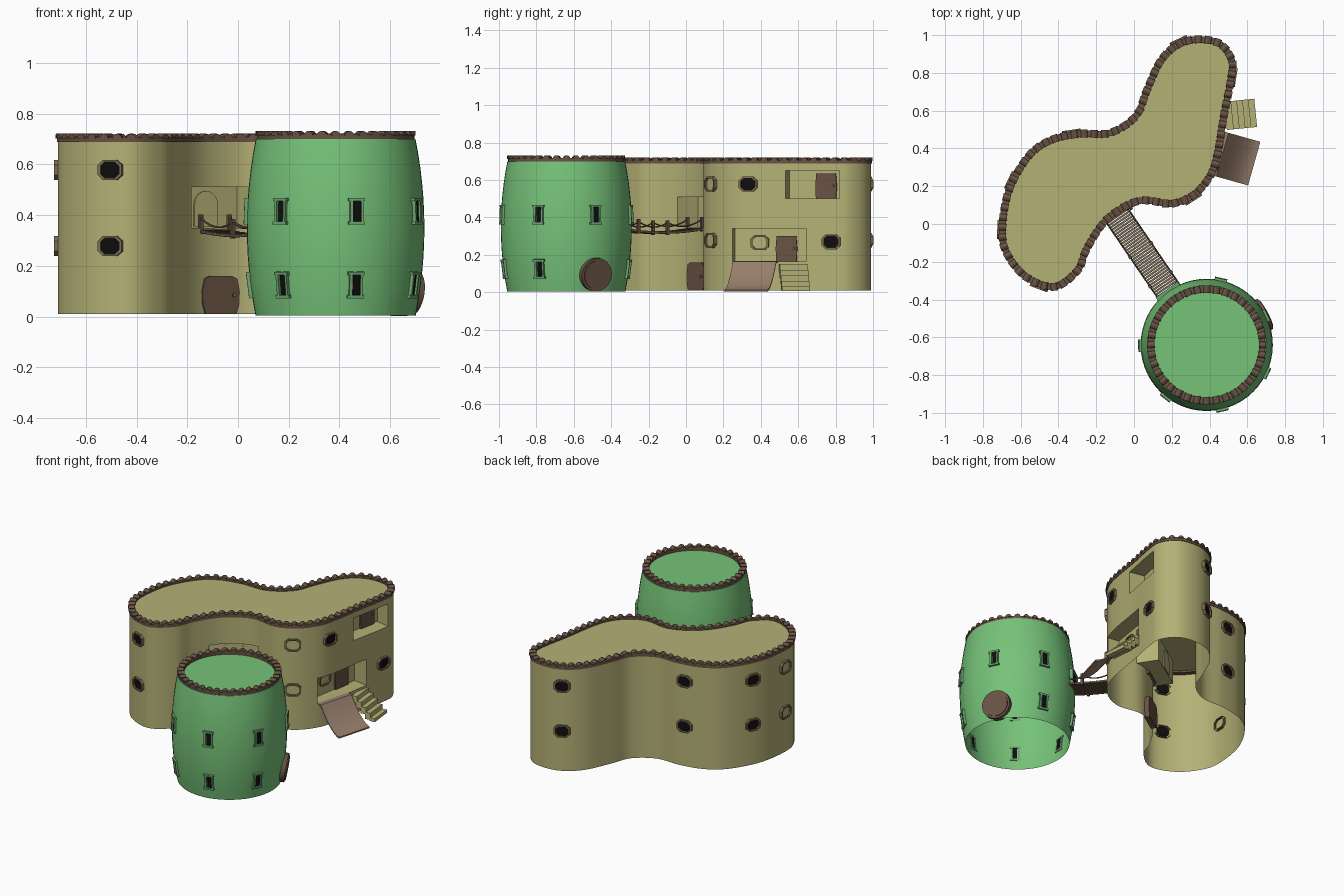
import bpy, bmesh, math
from mathutils import Matrix, Vector

if "Cube" in bpy.data.objects:
    bpy.data.objects.remove(bpy.data.objects["Cube"], do_unlink=True)
bpy.ops.object.select_all(action='DESELECT')


def material(name, r, g, b):
    m = bpy.data.materials.new(name)
    m.use_nodes = True
    m.diffuse_color = (r, g, b, 1)
    m.node_tree.nodes["Principled BSDF"].inputs["Base Color"].default_value = (r, g, b, 1)
    return m


OLIVE = material("olive plaster", .46, .44, .18)
GREEN = material("leaf green", .18, .54, .19)
BROWN = material("dark wood", .14, .085, .058)
TAN = material("slide tan", .31, .21, .15)
FRAME = material("window frame brown", .21, .155, .09)
SAGE = material("sage frame", .16, .38, .17)
BLACK = material("black glass", .004, .004, .004)
parts = []


def finish(name, bm, mat):
    bmesh.ops.recalc_face_normals(bm, faces=bm.faces)
    mesh = bpy.data.meshes.new(name)
    bm.to_mesh(mesh)
    bm.free()
    mesh.materials.append(mat)
    ob = bpy.data.objects.new(name, mesh)
    bpy.context.collection.objects.link(ob)
    parts.append(ob)
    return ob


def frame(x, y, z, n):
    """Local x runs sideways, local -y points outwards along n, local z is up."""
    n = Vector((n[0], n[1])).normalized()
    return Matrix(((-n.y, -n.x, 0, x), (n.x, -n.y, 0, y), (0, 0, 1, z), (0, 0, 0, 1)))


def prism(bm, pts, out, back, M):
    """Extrude an x-z outline from depth back to depth out."""
    a = [bm.verts.new(M @ Vector((x, -out, z))) for x, z in pts]
    b = [bm.verts.new(M @ Vector((x, -back, z))) for x, z in pts]
    bm.faces.new(a)
    bm.faces.new(b[::-1])
    for i in range(len(pts)):
        j = (i + 1) % len(pts)
        bm.faces.new((a[i], b[i], b[j], a[j]))


def ring(bm, pts, k, out, back, M):
    """Hollow frame whose hole is the outline scaled by k."""
    loops = [[bm.verts.new(M @ Vector((x * s, -d, z * s))) for x, z in pts]
             for s, d in ((1, back), (1, out), (k, out), (k, back))]
    for a, b in zip(loops, loops[1:]):
        for i in range(len(pts)):
            j = (i + 1) % len(pts)
            bm.faces.new((a[i], a[j], b[j], b[i]))


def rect(x0, x1, z0, z1):
    return [(x0, z0), (x1, z0), (x1, z1), (x0, z1)]


def arc(r, a0, a1, n, cz=0):
    return [(r * math.cos(math.radians(a0 + (a1 - a0) * i / n)),
             cz + r * math.sin(math.radians(a0 + (a1 - a0) * i / n))) for i in range(n + 1)]


def plate(name, pts, out, back, M, mat):
    bm = bmesh.new()
    prism(bm, pts, out, back, M)
    return finish(name, bm, mat)


# Curved house outline, clockwise, smoothed with a spline
knots = [Vector(p) for p in (
    (.34, .99), (.46, .965), (.53, .87), (.525, .76), (.49, .58), (.455, .37), (.415, .25),
    (.325, .145), (.2, .095), (.03, .11), (-.13, .02), (-.235, -.13), (-.29, -.255),
    (-.42, -.345), (-.58, -.29), (-.685, -.16), (-.71, -.03), (-.675, .18), (-.57, .365),
    (-.447, .455), (-.29, .49), (-.13, .495), (0, .58), (.055, .71), (.13, .87), (.225, .96))]
outline = []
for i in range(len(knots)):
    a, b, c, d = (knots[(i + k) % len(knots)] for k in (-1, 0, 1, 2))
    for s in range(8):
        t = s / 8
        outline.append(.5 * (2 * b + (c - a) * t + (2 * a - 5 * b + 4 * c - d) * t * t
                             + (3 * b - a - 3 * c + d) * t ** 3))


def normal(loop, i):
    t = loop[(i + 1) % len(loop)] - loop[i - 1]
    return Vector((-t.y, t.x)).normalized()


def on_wall(x, y, z):
    i = min(range(len(outline)), key=lambda k: (outline[k] - Vector((x, y))).length)
    return frame(*outline[i], z, normal(outline, i))


# House body with recessed balconies, open underneath
bm = bmesh.new()
lower = [bm.verts.new((p.x, p.y, .01)) for p in outline]
upper = [bm.verts.new((p.x, p.y, .7)) for p in outline]
bm.faces.new(lower)
bm.faces.new(upper)
for i in range(len(lower)):
    bm.faces.new((lower[i - 1], lower[i], upper[i], upper[i - 1]))
house = finish("house_body", bm, OLIVE)

DEPTH = .1
alcoves = {"bridge": (on_wall(-.075, .045, .35), .15, .16),
           "lower": (on_wall(.465, .44, .165), .2, .175),
           "upper": (on_wall(.505, .665, .5), .147, .15)}
for name, (M, half, high) in alcoves.items():
    cutter = plate(name + "_alcove_cutter", rect(-half, half, 0, high), .12, -DEPTH, M, OLIVE)
    parts.remove(cutter)
    cutter.hide_render = True
    cutter.hide_viewport = True
    mod = house.modifiers.new(name, 'BOOLEAN')
    mod.operation, mod.solver, mod.object = 'DIFFERENCE', 'EXACT', cutter
cut = bmesh.new()
cut.from_object(house, bpy.context.evaluated_depsgraph_get())
house.modifiers.clear()
bmesh.ops.delete(cut, geom=[f for f in cut.faces if all(v.co.z < .02 for v in f.verts)],
                 context='FACES')
cut.to_mesh(house.data)
cut.free()

# Barrel tower, open underneath
TX, TY, SEG = .385, -.64, 56


def radius(z):
    return .315 + .035 * (1 - ((z - .35) / .35) ** 2)


def circle(r):
    return [Vector((TX + r * math.sin(k * math.tau / SEG), TY + r * math.cos(k * math.tau / SEG)))
            for k in range(SEG)]


bm = bmesh.new()
loops = [[bm.verts.new((*p, z)) for p in circle(radius(z))]
         for z in [.005 + .695 * k / 12 for k in range(13)]]
for a, b in zip(loops, loops[1:]):
    for i in range(SEG):
        bm.faces.new((a[i - 1], a[i], b[i], b[i - 1]))
bm.faces.new(loops[-1])
finish("tower_body", bm, GREEN)


# Tiled roof rims: a flat band topped with arched tiles
def rim(name, loop, z, width, count):
    bm = bmesh.new()
    n = len(loop)
    rows = [[bm.verts.new((*(loop[i] + normal(loop, i) * o), h)) for i in range(n)]
            for o, h in ((.004, z - .012), (.004, z + .008), (-width, z + .008), (-width, z - .012))]
    for k in range(4):
        a, b = rows[k], rows[(k + 1) % 4]
        for i in range(n):
            bm.faces.new((a[i - 1], a[i], b[i], b[i - 1]))
    total = sum((loop[i] - loop[i - 1]).length for i in range(n))
    travelled, placed = 0, 0
    for i in range(n):
        step = (loop[(i + 1) % n] - loop[i]).length
        while placed < count and placed * total / count < travelled + step:
            p = loop[i].lerp(loop[(i + 1) % n], (placed * total / count - travelled) / step)
            prism(bm, arc(.019, 0, 180, 6), .008, -width - .003, frame(*p, z + .002, normal(loop, i)))
            placed += 1
        travelled += step
    finish(name, bm, BROWN)


rim("house_rim", outline, .7, .03, 76)
rim("tower_rim", circle(.307), .711, .028, 36)

# Octagonal house windows
octagon = [(-.05, -.02), (-.028, -.04), (.028, -.04), (.05, -.02),
           (.05, .02), (.028, .04), (-.028, .04), (-.05, .02)]


def house_window(name, M, pane):
    bm = bmesh.new()
    ring(bm, octagon, .78, .014, -.012, M)
    finish(name + "_frame", bm, FRAME)
    plate(name + "_pane", [(x * .79, z * .79) for x, z in octagon], .004, -.004, M, pane)


spots = [(-.5, -.33, BLACK), (-.67, .25, BLACK), (-.34, .5, BLACK), (.23, .97, BLACK),
         (-.715, -.03, OLIVE), (.31, .13, OLIVE)]
for k, (x, y, pane) in enumerate(spots):
    for level, z in (("lower", .278), ("upper", .578)):
        house_window(f"{level}_window_{k}", on_wall(x, y, z), pane)
house_window("side_window_upper", on_wall(.45, .34, .578), BLACK)
house_window("side_window_lower", on_wall(.53, .77, .27), BLACK)


# Doors on the balcony back walls and at ground level
def back_wall(key, x, z):
    return alcoves[key][0] @ Matrix.Translation((x, DEPTH, z))


house_window("balcony_window", back_wall("lower", -.065, .1), OLIVE)
for key, x in (("lower", .08), ("upper", .055)):
    M = back_wall(key, x, 0)
    plate(key + "_balcony_door", [(-.055, 0), (.055, 0), (.058, .07), (.053, .135),
                                  (-.053, .135), (-.058, .07)], .012, -.005, M, BROWN)
    plate(key + "_door_knob", arc(.007, 0, 360, 8, .07)[:-1], .02, .01,
          M @ Matrix.Translation((.04, 0, 0)), FRAME)
plate("bridge_arch_door", [(-.055, 0)] + [(.055, 0)] + arc(.055, 0, 180, 10, .085),
      .008, -.005, back_wall("bridge", 0, .005), OLIVE)
M = on_wall(-.075, .045, .01)
plate("ground_door", [(-.072, 0), (.072, 0), (.086, .04), (.088, .09), (.075, .14), (.05, .15),
                      (-.05, .15), (-.075, .14), (-.088, .09), (-.086, .04)], .015, -.02, M, BROWN)
plate("ground_door_knob", arc(.008, 0, 360, 8, .075)[:-1], .024, .01,
      M @ Matrix.Translation((.06, 0, 0)), FRAME)


# Tower windows, round hatch and bridge opening
def on_tower(deg, z):
    a, r = math.radians(deg), radius(z)
    n = (math.cos(a), math.sin(a))
    tilt = math.atan(.07 * (.35 - z) / .35 ** 2)
    return frame(TX + r * n[0], TY + r * n[1], z, n) @ Matrix.Rotation(tilt, 4, 'X')


for k in range(7):
    deg = -128 + k * 360 / 7
    for level, z in (("lower", .125), ("upper", .415)):
        if (k, level) in ((3, "lower"), (5, "upper")):
            continue
        M = on_tower(deg, z)
        bm = bmesh.new()
        for box in (rect(-.026, -.014, -.05, .05), rect(.018, .028, -.05, .05),
                    rect(-.033, .033, .04, .052), rect(-.033, .033, -.052, -.04)):
            prism(bm, box, .012, -.006, M)
        finish(f"tower_{level}_frame_{k}", bm, SAGE)
        plate(f"tower_{level}_pane_{k}", rect(-.01, .019, -.041, .041), .004, -.004, M, BLACK)
M = on_tower(28, .095)
plate("round_hatch", arc(.09, 0, 360, 28)[:-1], .018, -.03, M, BROWN)
plate("round_hatch_face", arc(.077, 0, 360, 28)[:-1], .024, .01, M, BROWN)
M = on_tower(126, .4)
plate("bridge_opening", rect(-.055, .055, -.06, .05), .006, -.01, M, BLACK)
bm = bmesh.new()
for box in (rect(-.065, -.053, -.06, .05), rect(.053, .065, -.06, .05), rect(-.072, .072, .045, .058)):
    prism(bm, box, .014, -.015, M)
finish("bridge_opening_frame", bm, SAGE)

# Slide and stairs below the lower balcony
M = frame(.468, .367, 0, (-.27, -.96))
curve = [(-.03, .166)] + [(.175 * s / 10, .012 + .153 * (1 - s / 10) ** 1.7) for s in range(11)]
plate("slide", curve + [(x, z - .009) for x, z in curve[::-1]], .12, -.12, M, TAN)
bm = bmesh.new()
M = frame(.49, .573, 0, (.1, -.99))
for k in range(5):
    top = .15 - k * .03
    prism(bm, rect(k * .031 - .006, (k + 1) * .031, max(.008, top - .045), top), .075, -.075, M)
finish("stairs", bm, OLIVE)

# Sagging plank bridge with posts and ropes
start, end = Vector((-.1, .06)), Vector((.2, -.38))
across = Vector((.826, .563))


def deck(t, side=0, up=0):
    p = start.lerp(end, t) + across * side
    return Vector((p.x, p.y, .342 - .08 * t * (1 - t) + up))


bm = bmesh.new()
for k in range(36):
    M = frame(*deck((k + .5) / 36), end - start)
    prism(bm, rect(-.072, .072, -.008, .004), .0055, -.0055, M)
finish("bridge_planks", bm, FRAME)
bm = bmesh.new()
stops = (.03, .45, .8)
for side in (-.068, .068):
    for t in stops:
        prism(bm, rect(-.008, .008, -.015, .062), .008, -.008, frame(*deck(t, side), end - start))
finish("bridge_posts", bm, BROWN)
for side, label in ((-.068, "near"), (.068, "far")):
    for height, kind in ((.05, "hand"), (-.006, "deck")):
        cu = bpy.data.curves.new(f"{label}_{kind}_rope", 'CURVE')
        cu.dimensions, cu.bevel_depth, cu.bevel_resolution = '3D', .004, 1
        line = [deck(a + (b - a) * s / 6, side, height - (.1 * s / 6 * (1 - s / 6) if height > 0 else 0))
                for a, b in zip(stops, stops[1:] + (1,)) for s in range(7)]
        sp = cu.splines.new('POLY')
        sp.points.add(len(line) - 1)
        for pt, co in zip(sp.points, line):
            pt.co = (*co, 1)
        cu.materials.append(BROWN)
        bpy.context.collection.objects.link(bpy.data.objects.new(cu.name, cu))

# Smooth the curved surfaces while keeping edges sharp
for ob in parts:
    ob.select_set(True)
bpy.context.view_layer.objects.active = house
bpy.ops.object.shade_smooth_by_angle()
